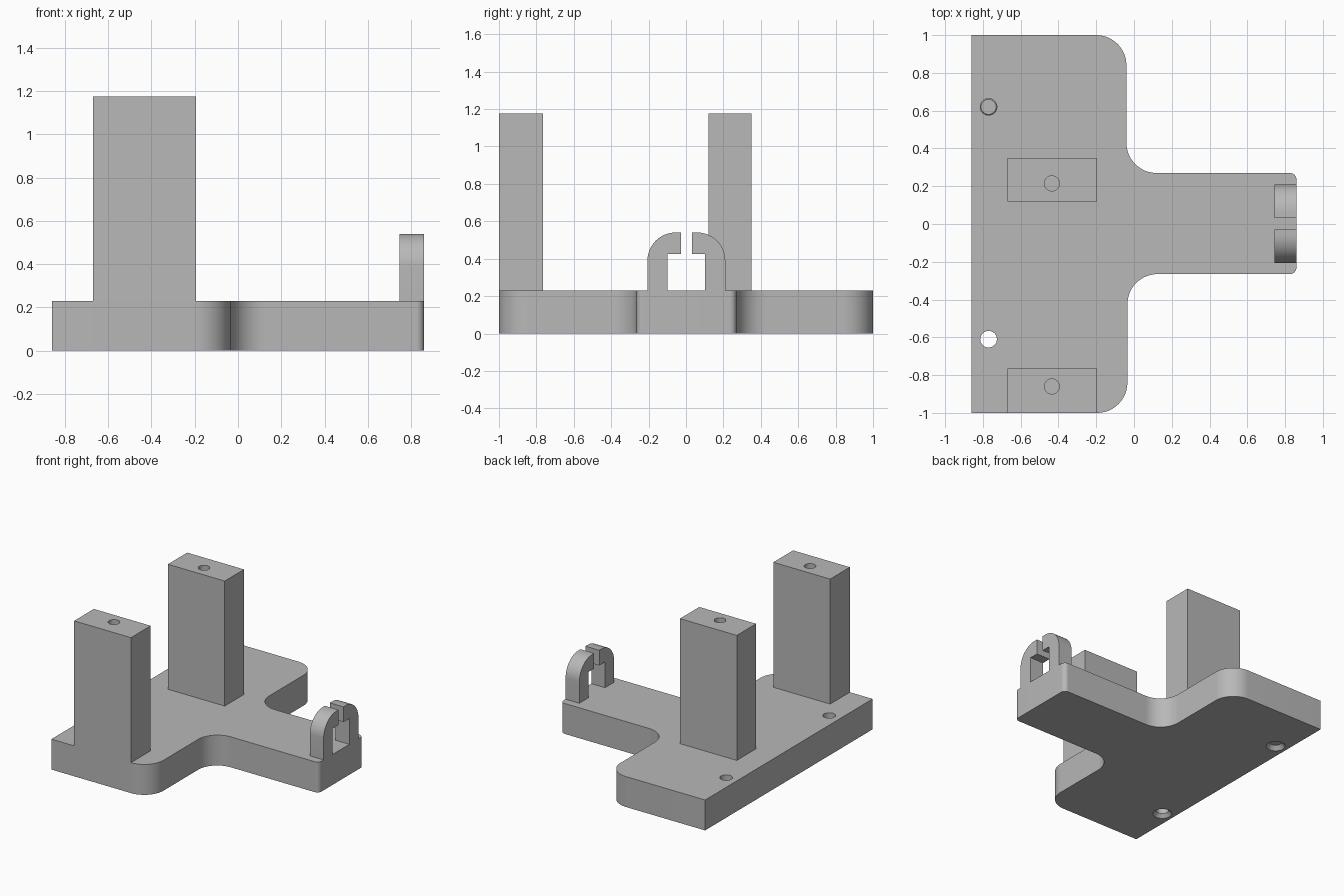
import bpy
import bmesh
from math import pi, cos, sin
from mathutils import Matrix, Vector

if "Cube" in bpy.data.objects:
    bpy.data.objects.remove(bpy.data.objects["Cube"], do_unlink=True)

grey = bpy.data.materials.new("plain grey")
grey.use_nodes = True
COLOUR = (0.48, 0.48, 0.48, 1)
grey.diffuse_color = COLOUR
grey.node_tree.nodes["Principled BSDF"].inputs["Base Color"].default_value = COLOUR

BASE_TOP = 0.23
POST_TOP = 1.175


def rounded(corners, steps=12):
    """Outline from (x, y, radius) corners, with each corner turned into an arc."""
    points = []
    for i, (x, y, r) in enumerate(corners):
        here = Vector((x, y))
        if r == 0:
            points.append(here)
            continue
        to_prev = (Vector(corners[i - 1][:2]) - here).normalized()
        to_next = (Vector(corners[(i + 1) % len(corners)][:2]) - here).normalized()
        centre = here + r * (to_prev + to_next)
        for s in range(steps + 1):
            a = s / steps * pi / 2
            points.append(centre - r * (to_next * cos(a) + to_prev * sin(a)))
    return points


def finish(name, bm, smooth=True):
    bmesh.ops.recalc_face_normals(bm, faces=bm.faces[:])
    mesh = bpy.data.meshes.new(name)
    bm.to_mesh(mesh)
    bm.free()
    mesh.materials.append(grey)
    obj = bpy.data.objects.new(name, mesh)
    bpy.context.collection.objects.link(obj)
    if smooth:
        shade(obj)
    return obj


def shade(obj):
    bpy.ops.object.select_all(action="DESELECT")
    obj.select_set(True)
    bpy.context.view_layer.objects.active = obj
    bpy.ops.object.shade_smooth_by_angle(angle=pi / 6)


def extrude(name, points, direction):
    """Solid from a closed loop of 3D points swept along a direction."""
    bm = bmesh.new()
    face = bm.faces.new([bm.verts.new(p) for p in points])
    swept = bmesh.ops.extrude_face_region(bm, geom=[face], use_keep_orig=True)
    moved = [v for v in swept["geom"] if isinstance(v, bmesh.types.BMVert)]
    bmesh.ops.translate(bm, verts=moved, vec=direction)
    return finish(name, bm)


def drill(obj, x, y, z0, z1, r0, r1):
    """Cut a round or tapered hole between two heights."""
    bm = bmesh.new()
    bmesh.ops.create_cone(bm, cap_ends=True, segments=32, radius1=r0, radius2=r1,
                          depth=z1 - z0,
                          matrix=Matrix.Translation((x, y, (z0 + z1) / 2)))
    cutter = finish("hole_cutter", bm, smooth=False)
    mod = obj.modifiers.new("hole", "BOOLEAN")
    mod.operation = "DIFFERENCE"
    mod.solver = "EXACT"
    mod.object = cutter
    bpy.context.view_layer.objects.active = obj
    bpy.ops.object.modifier_apply(modifier=mod.name)
    bpy.data.objects.remove(cutter, do_unlink=True)


# T-shaped base plate with rounded and filleted corners
outline = rounded([
    (-0.86, -1, 0), (-0.035, -1, 0.16), (-0.035, -0.265, 0.16),
    (0.86, -0.265, 0.035), (0.86, 0.27, 0.035),
    (-0.04, 0.27, 0.16), (-0.04, 1, 0.16), (-0.86, 1, 0)])
base = extrude("base_plate", [(p.x, p.y, 0) for p in outline], (0, 0, BASE_TOP))

# Countersunk screw holes through the base
for y in (-0.61, 0.62):
    drill(base, -0.77, y, -0.1, 0.4, 0.044, 0.044)
    drill(base, -0.77, y, -0.01, 0.03, 0.075, 0.04)
shade(base)

# Two tall posts, each with a blind hole in the top
for name, y0, y1, hole_y in (("front_post", -1, -0.765, -0.86),
                             ("rear_post", 0.12, 0.35, 0.215)):
    post = extrude(name, [(x, y, BASE_TOP) for x, y in
                          ((-0.67, y0), (-0.195, y0), (-0.195, y1), (-0.67, y1))],
                   (0, 0, POST_TOP - BASE_TOP))
    drill(post, -0.435, hole_y, POST_TOP - 0.3, POST_TOP + 0.1, 0.04, 0.04)
    shade(post)

# Pair of hooked clip arms facing each other at the end of the stem
profile = rounded([(0.1, BASE_TOP, 0), (0.208, BASE_TOP, 0), (0.208, 0.54, 0.15),
                   (0.03, 0.54, 0), (0.03, 0.425, 0), (0.1, 0.425, 0)])
for name, side in (("front_clip_arm", -1), ("rear_clip_arm", 1)):
    extrude(name, [(0.745, side * p.x + 0.002, p.y) for p in profile], (0.115, 0, 0))
